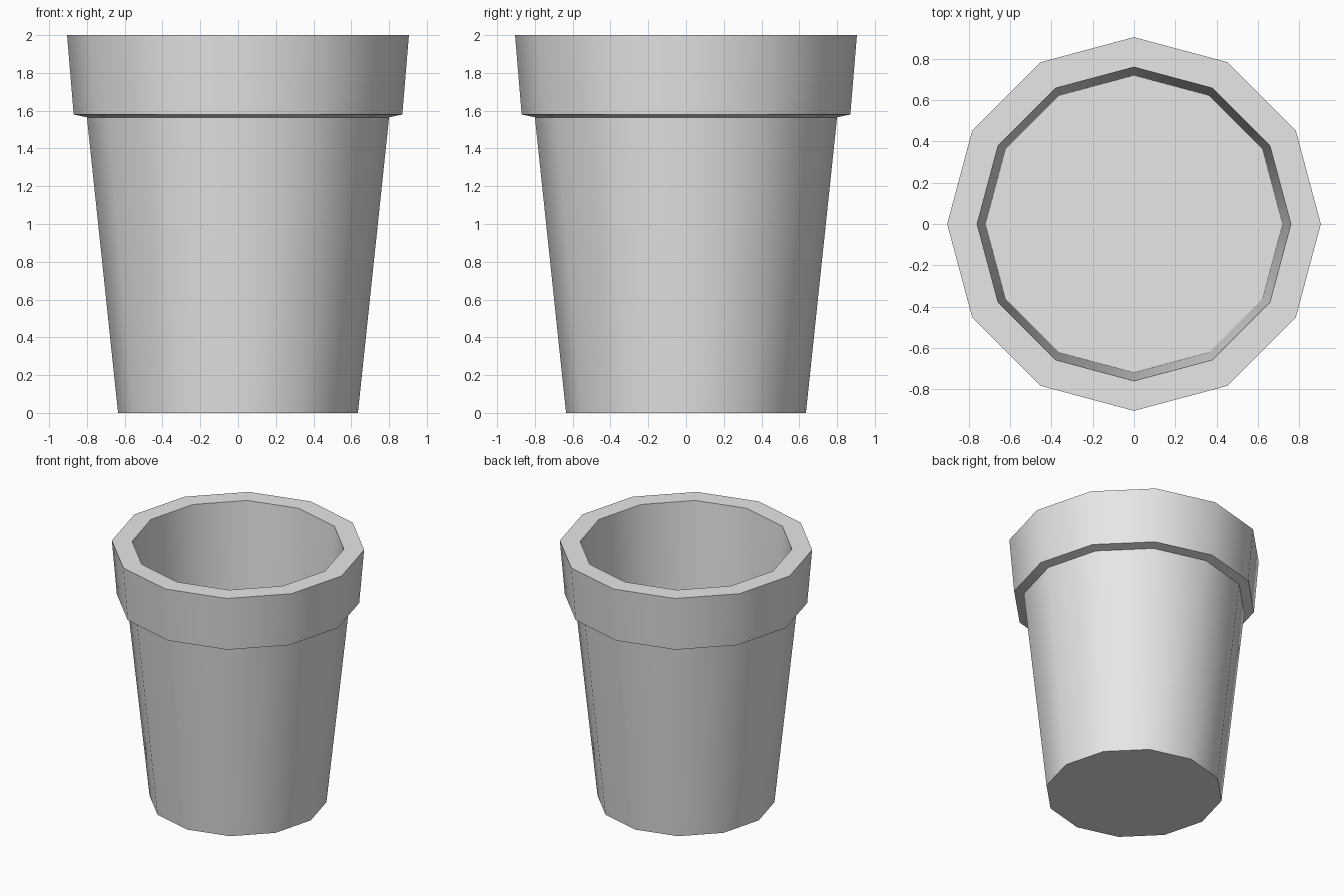
import bpy
import bmesh
from math import cos, sin, pi, radians

SIDES = 12

cube = bpy.data.objects.get("Cube")
if cube:
    bpy.data.objects.remove(cube, do_unlink=True)

# Single plain grey material
grey = bpy.data.materials.new("light grey")
grey.use_nodes = True
colour = (0.8, 0.8, 0.8, 1.0)
grey.diffuse_color = colour
grey.node_tree.nodes["Principled BSDF"].inputs["Base Color"].default_value = colour


def lathe(name, profile):
    """Turn a (radius, height) profile into a closed twelve-sided solid."""
    bm = bmesh.new()
    rings = [[bm.verts.new((r * cos(2 * pi * i / SIDES), r * sin(2 * pi * i / SIDES), z))
              for i in range(SIDES)] for r, z in profile]
    for low, high in zip(rings, rings[1:]):
        for i in range(SIDES):
            j = (i + 1) % SIDES
            bm.faces.new((low[i], low[j], high[j], high[i]))
    bm.faces.new(rings[0][::-1])
    bm.faces.new(rings[-1])
    bmesh.ops.recalc_face_normals(bm, faces=bm.faces[:])
    mesh = bpy.data.meshes.new(name)
    bm.to_mesh(mesh)
    bm.free()
    mesh.materials.append(grey)
    obj = bpy.data.objects.new(name, mesh)
    bpy.context.collection.objects.link(obj)
    return obj


# Tapered wall, overhanging collar, flat lip and inner floor
pot = lathe("flower_pot", [
    (0.635, 0.0),    # base
    (0.80, 1.565),   # top of the wall
    (0.87, 1.58),    # collar underside
    (0.905, 2.0),    # outer lip
    (0.76, 2.0),     # inner lip
    (0.72, 1.15),    # inner floor
])

# Smooth sides with crisp edges at the lip, collar, base and floor
bpy.ops.object.select_all(action="DESELECT")
pot.select_set(True)
bpy.context.view_layer.objects.active = pot
bpy.ops.object.shade_smooth_by_angle(angle=radians(40))
